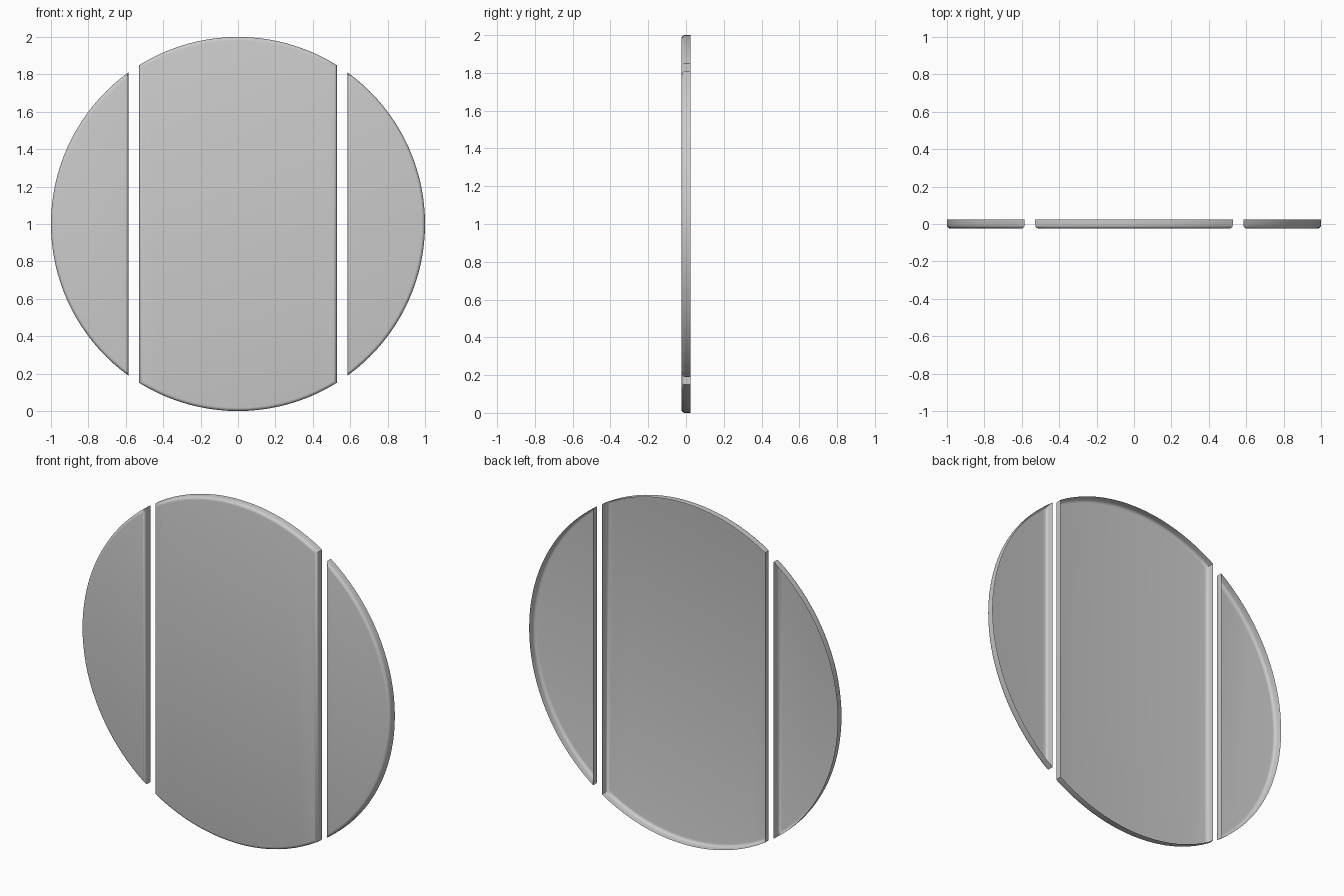
import bpy, bmesh
from math import sin, cos, acos, pi

if "Cube" in bpy.data.objects:
    bpy.data.objects.remove(bpy.data.objects["Cube"])

HALF, ROUND = 0.024, 0.018     # half depth, front edge rounding


def arc(a0, a1, n):
    return [(cos(a0 + (a1 - a0) * i / n), 1 + sin(a0 + (a1 - a0) * i / n))
            for i in range(n + 1)]


def shell(name, outline):
    """Thin panel: rounded front edge, straight side wall, open back."""
    bm = bmesh.new()
    front = [bm.verts.new((x, -HALF, z)) for x, z in outline]
    back = [bm.verts.new((x, HALF, z)) for x, z in outline]
    n = len(outline)
    cap = bm.faces.new(front)
    rear = bm.faces.new(back[::-1])
    for i in range(n):
        j = (i + 1) % n
        bm.faces.new((front[i], back[i], back[j], front[j]))
    bmesh.ops.recalc_face_normals(bm, faces=bm.faces[:])
    bmesh.ops.delete(bm, geom=[rear], context='FACES_ONLY')
    bmesh.ops.bevel(bm, geom=list(cap.edges), offset=ROUND, segments=4,
                    profile=0.5, affect='EDGES', clamp_overlap=False)
    me = bpy.data.meshes.new(name)
    bm.to_mesh(me)
    bm.free()
    ob = bpy.data.objects.new(name, me)
    bpy.context.collection.objects.link(ob)
    bpy.context.view_layer.objects.active = ob
    ob.select_set(True)
    bpy.ops.object.shade_smooth_by_angle(angle=0.6)
    ob.select_set(False)


# Side panels: circle segments cut by a vertical chord
a = acos(0.585)
side = arc(-a, a, 36)
shell("right_panel", side)
shell("left_panel", [(-x, z) for x, z in side])

# Centre panel: middle band of the disc
b = acos(0.528)
shell("centre_panel", arc(b, pi - b, 20) + arc(pi + b, 2 * pi - b, 20))
